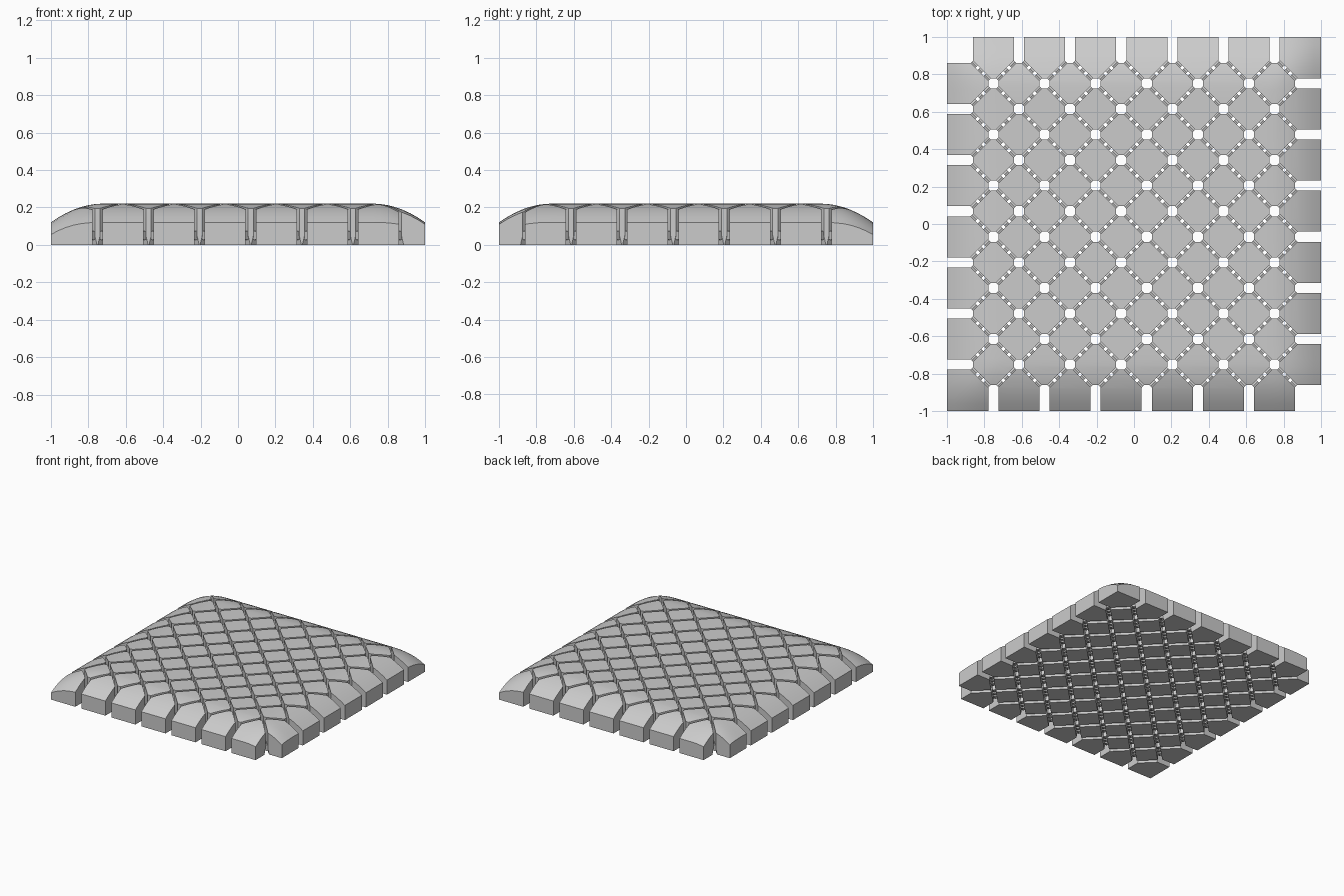
import bpy
import bmesh
import math
from mathutils import Vector, Matrix

cube = bpy.data.objects.get("Cube")
if cube:
    bpy.data.objects.remove(cube, do_unlink=True)

PITCH = 0.1365      # half the spacing of the lattice
N = 12              # lattice points along each side
HALF = 0.1095       # half width of a block
CUT = 0.1235        # diagonal size of a block
FOOT = 0.112        # diagonal size at the relieved bottom edge
TOP = 0.22

grey = bpy.data.materials.new("light grey")
grey.use_nodes = True
colour = (0.6, 0.6, 0.6, 1)
grey.diffuse_color = colour
grey.node_tree.nodes["Principled BSDF"].inputs["Base Color"].default_value = colour


def lattice(i, k):
    mid = (N - 1) / 2
    return (i - mid) * PITCH, (mid - k) * PITCH


def height(x, y):
    # flat in the middle, rolling down towards the rim
    drop = [0.1 * (max(0, abs(t) - 0.72) / 0.28) ** 2 for t in (x, y)]
    return TOP - sum(d ** 1.38 for d in drop) ** (1 / 1.38)


def outline(i, k, cut):
    # diamond with clipped tips; rim blocks run square out to the border
    cx, cy = lattice(i, k)
    ox = -1 if i < 0 else 1 if i == N else 0
    oy = 1 if k < 0 else -1 if k == N else 0
    points = []
    for sx, sy in ((1, 1), (-1, 1), (-1, -1), (1, -1)):
        if sx == ox or sy == oy:
            points.append((sx if sx == ox else cx + sx * HALF,
                           sy if sy == oy else cy + sy * HALF))
        else:
            pair = [(cx + sx * HALF, cy + sy * (cut - HALF)),
                    (cx + sx * (cut - HALF), cy + sy * HALF)]
            points += pair if sx * sy > 0 else pair[::-1]
    return points


def add_block(bm, i, k):
    rings = [[bm.verts.new((x, y, z)) for x, y in outline(i, k, cut)]
             for cut, z in ((FOOT, 0), (CUT, 0.05), (CUT, TOP))]
    count = len(rings[0])
    bm.faces.new(rings[0][::-1])
    for low, high in zip(rings, rings[1:]):
        for a in range(count):
            b = (a + 1) % count
            bm.faces.new((low[a], low[b], high[b], high[a]))
    return bm.faces.new(rings[2])


def finish(bm, name):
    bmesh.ops.recalc_face_normals(bm, faces=bm.faces)
    mesh = bpy.data.meshes.new(name)
    bm.to_mesh(mesh)
    bm.free()
    mesh.materials.append(grey)
    obj = bpy.data.objects.new(name, mesh)
    bpy.context.collection.objects.link(obj)
    bpy.ops.object.select_all(action="DESELECT")
    obj.select_set(True)
    bpy.context.view_layer.objects.active = obj
    bpy.ops.object.shade_smooth_by_angle(angle=math.radians(30))


def build_blocks(name, cells):
    bm = bmesh.new()
    tops = [add_block(bm, i, k) for i, k in cells]
    # slice the tops so that they can follow the rounded rim
    for axis in (Vector((1, 0, 0)), Vector((0, 1, 0))):
        for side in (-1, 1):
            for step in range(7):
                geom = set(tops)
                for f in tops:
                    geom.update(f.edges, f.verts)
                bmesh.ops.bisect_plane(bm, geom=list(geom), dist=1e-5,
                                       plane_co=axis * side * (0.72 + 0.04 * step),
                                       plane_no=axis)
                tops = [f for f in bm.faces
                        if all(v.co.z > TOP - 1e-4 for v in f.verts)]
    for v in bm.verts:
        if v.co.z > TOP - 1e-4:
            v.co.z = height(v.co.x, v.co.y)
    finish(bm, name)


# Blocks fill every other lattice cell, in a checker pattern
cells = [(i, k) for i in range(-1, N + 1) for k in range(-1, N + 1) if (i + k) % 2]
inner = [c for c in cells if all(0 <= t < N for t in c)]
build_blocks("diamond_blocks", inner)
build_blocks("rim_blocks", [c for c in cells if c not in inner])

# Hinge knuckles lie in each diagonal gap: one in the middle, one at each end
bm = bmesh.new()
for i, k in cells:
    for j in (i - 1, i + 1):
        if (j, k + 1) not in cells:
            continue
        ax, ay = lattice(i, k)
        bx, by = lattice(j, k + 1)
        across = Vector((bx - ax, by - ay, 0)).normalized()
        along = Vector((-across.y, across.x, 0))
        centre = Vector(((ax + bx) / 2, (ay + by) / 2, 0.05))
        for offset, length in ((-0.049, 0.036), (0, 0.026), (0.049, 0.036)):
            turn = along.to_track_quat("Z", "Y").to_matrix().to_4x4()
            bmesh.ops.create_cone(bm, cap_ends=True, segments=10,
                                  radius1=0.024, radius2=0.024, depth=length,
                                  matrix=Matrix.Translation(centre + along * offset) @ turn)
finish(bm, "hinge_knuckles")
